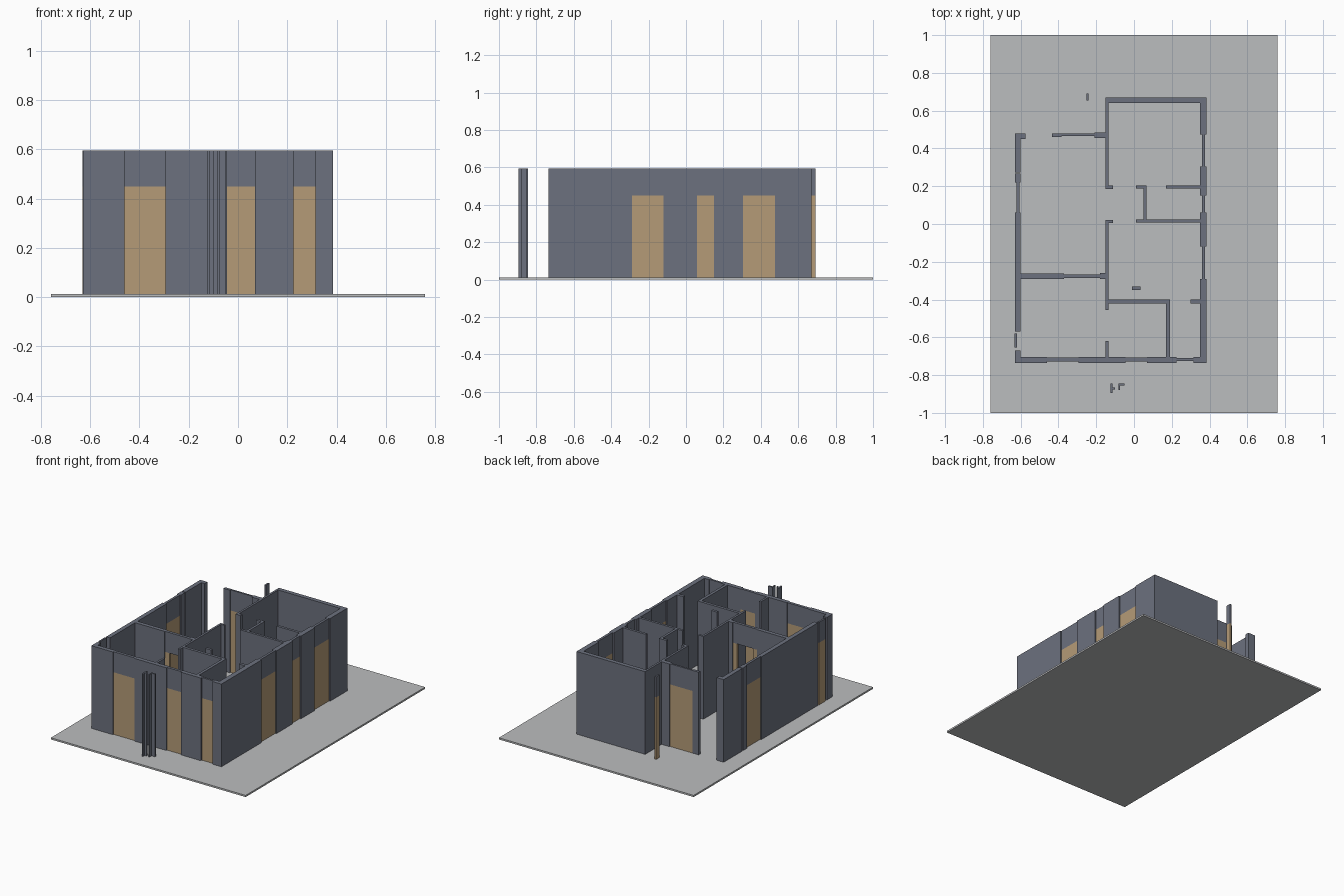
import bpy
import bmesh

FLOOR, DOOR_TOP, WALL_TOP = 0.012, 0.45, 0.595


def material(name, color):
    m = bpy.data.materials.new(name)
    m.diffuse_color = (*color, 1)
    return m


GREY = material("slate wall", (0.150, 0.165, 0.210))
TAN = material("tan door", (0.46, 0.33, 0.185))
PALE = material("pale floor", (0.50, 0.51, 0.52))


def boxes(name, mat, plans, z0, z1):
    """One object made of upright blocks; each plan is (x0, x1, y0, y1)."""
    bm = bmesh.new()
    for x0, x1, y0, y1 in plans:
        lower = [bm.verts.new((x, y, z0)) for x, y in
                 ((x0, y0), (x1, y0), (x1, y1), (x0, y1))]
        face = bm.faces.new(lower)
        top = bmesh.ops.extrude_face_region(bm, geom=[face])["geom"]
        bmesh.ops.translate(bm, vec=(0, 0, z1 - z0),
                            verts=[v for v in top if isinstance(v, bmesh.types.BMVert)])
    bmesh.ops.recalc_face_normals(bm, faces=bm.faces)
    mesh = bpy.data.meshes.new(name)
    bm.to_mesh(mesh)
    bm.free()
    mesh.materials.append(mat)
    obj = bpy.data.objects.new(name, mesh)
    bpy.context.collection.objects.link(obj)


def walls(name, plans):
    boxes(name, GREY, plans, FLOOR, WALL_TOP)


def doors(name, plans):
    boxes(name + "_door", TAN, plans, FLOOR, DOOR_TOP)
    boxes(name + "_lintel", GREY, plans, DOOR_TOP, WALL_TOP)


# Ground slab
boxes("floor_slab", PALE, [(-0.76, 0.76, -1, 1)], 0, FLOOR)

# Outer walls, split where the doors sit
walls("south_wall", [(x0, x1, -0.735, -0.705) for x0, x1 in
                     ((-0.63, -0.46), (-0.295, -0.045), (0.07, 0.225), (0.315, 0.35))])
doors("south", [(-0.46, -0.295, -0.728, -0.708), (-0.045, 0.07, -0.727, -0.708),
                (0.225, 0.315, -0.724, -0.71)])
walls("east_wall", [(0.35, 0.385, y0, y1) for y0, y1 in
                    ((-0.735, -0.29), (-0.12, 0.06), (0.15, 0.305), (0.475, 0.67))])
doors("east", [(0.36, 0.377, y0, y1) for y0, y1 in
               ((-0.29, -0.12), (0.06, 0.15), (0.305, 0.475))])
walls("west_wall", [(-0.63, -0.60, y0, y1) for y0, y1 in
                    ((-0.705, -0.67), (-0.57, 0.06), (0.22, 0.267), (0.273, 0.48))])
doors("west", [(-0.622, -0.605, 0.06, 0.22), (-0.632, -0.62, -0.655, -0.58)])
walls("north_wall", [(-0.15, 0.35, 0.64, 0.67)])

# Back wall of the living room
walls("living_back_wall", [(-0.60, -0.575, 0.45, 0.48), (-0.435, -0.385, 0.46, 0.48),
                           (-0.21, -0.15, 0.455, 0.485)])
doors("living_back", [(-0.385, -0.21, 0.467, 0.48)])

# Wall between living room and front bedroom, with an open doorway
walls("bedroom_wall", [(-0.60, -0.37, -0.29, -0.262), (-0.18, -0.15, -0.29, -0.26)])
doors("bedroom", [(-0.37, -0.335, -0.287, -0.267), (-0.21, -0.18, -0.287, -0.267)])
boxes("bedroom_opening_lintel", GREY, [(-0.335, -0.21, -0.287, -0.267)],
      DOOR_TOP, WALL_TOP)

# Long central wall and its stubs
walls("central_wall", [(-0.15, -0.135, 0.185, 0.64), (-0.135, -0.11, 0.185, 0.205),
                       (-0.15, -0.135, -0.455, 0.02), (-0.135, -0.11, 0.005, 0.02),
                       (-0.15, -0.135, -0.705, -0.62)])

# Small rooms on the east side
walls("bath_wall", [(0.01, 0.35, 0.008, 0.025), (0.05, 0.067, 0.025, 0.187),
                    (0.01, 0.067, 0.187, 0.205), (0.17, 0.35, 0.187, 0.205)])
walls("front_room_wall", [(-0.135, 0.19, -0.42, -0.40), (0.17, 0.19, -0.705, -0.42),
                          (0.30, 0.35, -0.42, -0.40)])
walls("hall_post", [(-0.01, 0.035, -0.35, -0.332)])

# Free-standing posts outside
walls("front_post", [(-0.124, -0.114, -0.895, -0.845), (-0.114, -0.10, -0.877, -0.865),
                     (-0.083, -0.075, -0.88, -0.845), (-0.075, -0.05, -0.855, -0.845)])
doors("back_post", [(-0.252, -0.24, 0.655, 0.692)])
